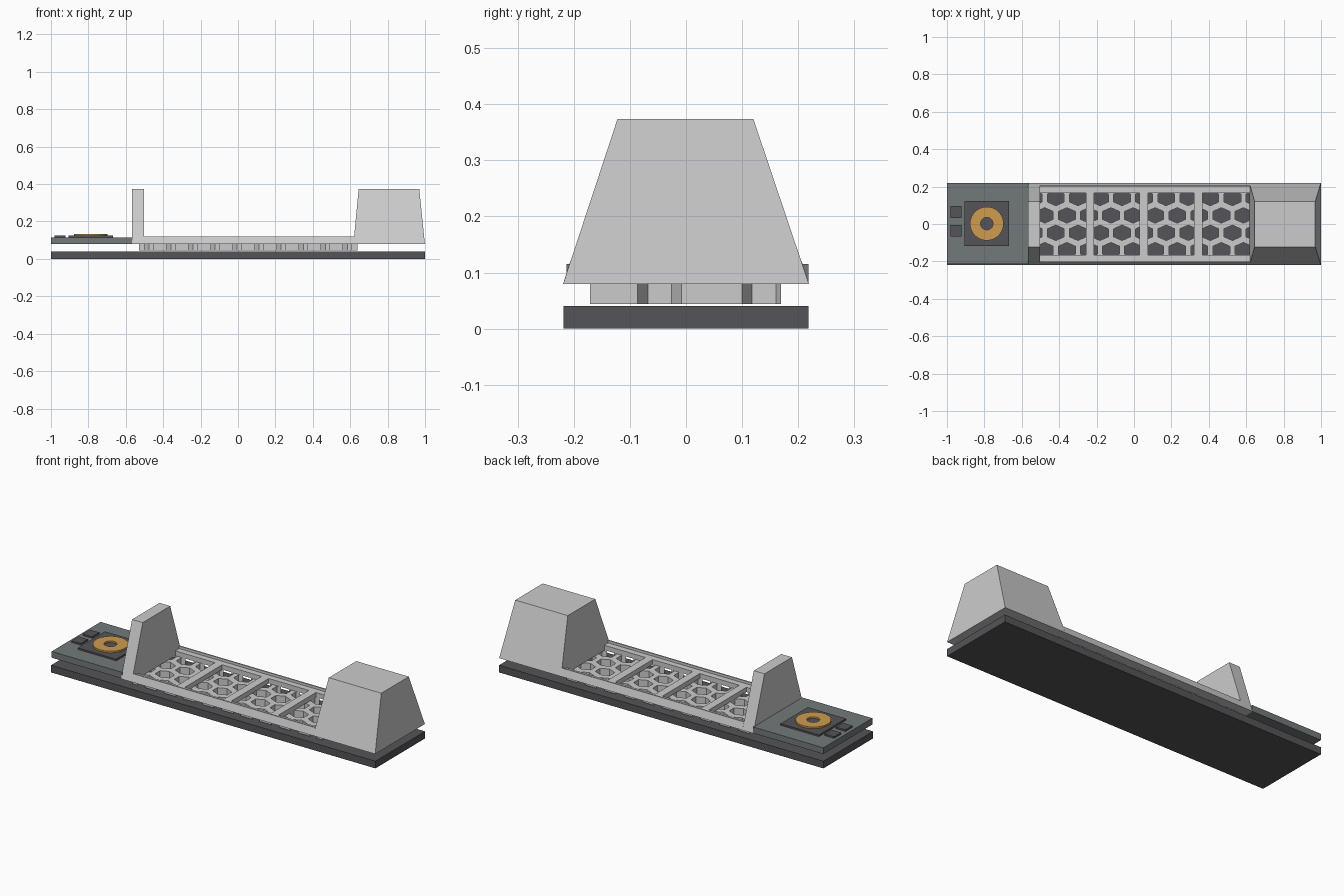
import bpy, bmesh, math

if "Cube" in bpy.data.objects:
    bpy.data.objects.remove(bpy.data.objects["Cube"])


def material(name, c):
    m = bpy.data.materials.new(name)
    m.diffuse_color = (*c, 1)
    m.use_nodes = True
    m.node_tree.nodes["Principled BSDF"].inputs["Base Color"].default_value = m.diffuse_color
    return m


DARK = material("dark_grey", (0.09, 0.09, 0.10))
PLATE = material("plate_grey", (0.17, 0.19, 0.19))
COPPER = material("copper", (0.62, 0.33, 0.08))


def finish(name, bm, mat=None):
    bmesh.ops.recalc_face_normals(bm, faces=bm.faces)
    me = bpy.data.meshes.new(name)
    bm.to_mesh(me)
    bm.free()
    ob = bpy.data.objects.new(name, me)
    bpy.context.collection.objects.link(ob)
    if mat:
        me.materials.append(mat)
    return ob


def loft(bm, rings, closed=False):
    """Join equal-length loops of points; cap the ends unless closed."""
    rows = [[bm.verts.new(p) for p in r] for r in rings]
    n = len(rows[0])
    pairs = list(zip(rows, rows[1:]))
    if closed:
        pairs.append((rows[-1], rows[0]))
    for a, b in pairs:
        for i in range(n):
            j = (i + 1) % n
            bm.faces.new((a[i], a[j], b[j], b[i]))
    if not closed:
        bm.faces.new(rows[0][::-1])
        bm.faces.new(rows[-1])


def rect(x0, x1, y0, y1, z):
    return [(x0, y0, z), (x1, y0, z), (x1, y1, z), (x0, y1, z)]


def frustum(name, bottom, top, mat=None):
    bm = bmesh.new()
    loft(bm, [rect(*bottom), rect(*top)])
    return finish(name, bm, mat)


def box(name, x0, x1, y0, y1, z0, z1, mat=None):
    return frustum(name, (x0, x1, y0, y1, z0), (x0, x1, y0, y1, z1), mat)


# Base and raised end plate
box("base_plate", -1, 1, -0.218, 0.218, 0, 0.04, DARK)
box("end_plate", -1, -0.565, -0.213, 0.218, 0.08, 0.115, PLATE)

# Pad, copper ring and two small chips
box("sensor_pad", -0.905, -0.668, -0.118, 0.122, 0.114, 0.124, DARK)
for i, y in enumerate((0.064, -0.036)):
    box(f"chip_{i + 1}", -0.98, -0.922, y - 0.031, y + 0.031, 0.114, 0.124, DARK)
bm = bmesh.new()
section = [(0.033, 0.123), (0.09, 0.123), (0.09, 0.133), (0.033, 0.133)]
N = 40
loft(bm, [[(-0.787 + r * math.cos(a), 0.002 + r * math.sin(a), z) for r, z in section]
          for a in (2 * math.pi * k / N for k in range(N))], closed=True)
ring = finish("copper_ring", bm, COPPER)
bpy.context.view_layer.objects.active = ring
ring.select_set(True)
bpy.ops.object.shade_smooth_by_angle()

# End walls: thin upright on the left, solid block on the right
frustum("left_wall", (-0.568, -0.502, -0.219, 0.219, 0.08),
        (-0.568, -0.502, -0.122, 0.12, 0.374))
frustum("right_block", (0.617, 0.999, -0.219, 0.219, 0.08),
        (0.645, 0.969, -0.122, 0.12, 0.374))

# Side rails with a stepped inner ledge
rail = [(0.165, 0.08), (0.219, 0.08), (0.206, 0.121), (0.199, 0.121),
        (0.199, 0.107), (0.165, 0.107)]
for name, s in (("back_rail", 1), ("front_rail", -1)):
    bm = bmesh.new()
    loft(bm, [[(x, s * y, z) for y, z in rail] for x in (-0.502, 0.621)])
    finish(name, bm)

# Cross bars between the windows
for i, x in enumerate((-0.235, 0.052, 0.343)):
    box(f"cross_bar_{i + 1}", x - 0.022, x + 0.022, -0.165, 0.165, 0.08, 0.107)

# Honeycomb grille, cut with staggered hexagonal prisms
grille = box("honeycomb_grille", -0.53, 0.64, -0.171, 0.169, 0.044, 0.08)
bm = bmesh.new()
hexagon = [(0, -0.041), (0.045, -0.021), (0.045, 0.021),
           (0, 0.041), (-0.045, 0.021), (-0.045, -0.021)]
for row in range(4):
    cy = -0.14 + row * 0.093
    for k in range(-6, 7):
        cx = -0.005 + 0.118 * k + (0.059 if row % 2 else 0)
        if -0.56 < cx < 0.67:
            loft(bm, [[(cx + x, cy + y, z) for x, y in hexagon] for z in (0.02, 0.1)])
cutter = finish("hexagon_cutter", bm)
cutter.hide_render = True
cutter.hide_viewport = True
mod = grille.modifiers.new("holes", 'BOOLEAN')
mod.operation = 'DIFFERENCE'
mod.solver = 'EXACT'
mod.object = cutter
